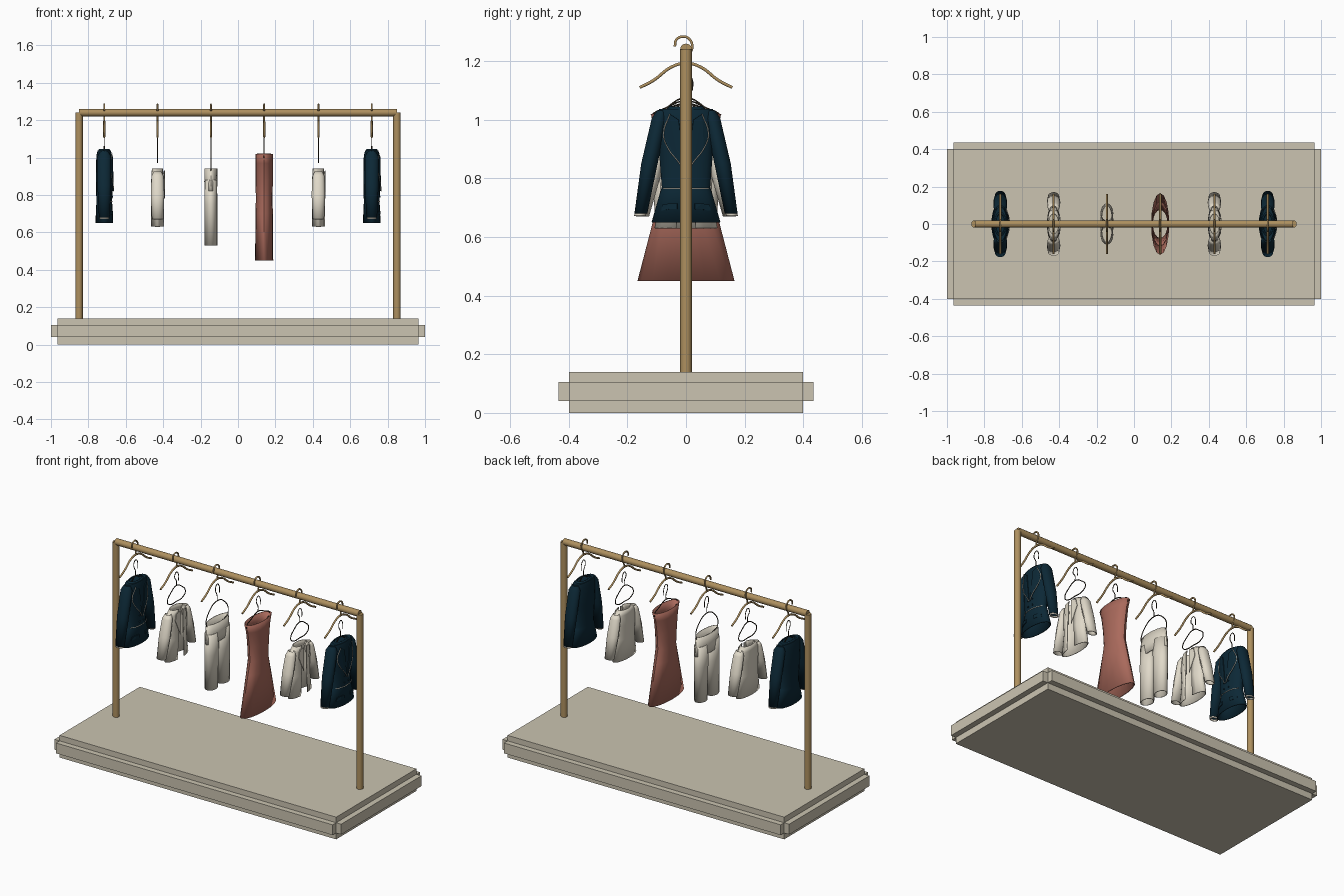
import bpy, bmesh, math
from mathutils import Vector

if "Cube" in bpy.data.objects:
    bpy.data.objects.remove(bpy.data.objects["Cube"])


def material(name, hexcode):
    srgb = [int(hexcode[i:i + 2], 16) / 255 for i in (0, 2, 4)]
    lin = [c / 12.92 if c < 0.04 else ((c + 0.055) / 1.055) ** 2.4 for c in srgb]
    m = bpy.data.materials.new(name)
    m.use_nodes = True
    m.diffuse_color = (*lin, 1)
    m.node_tree.nodes["Principled BSDF"].inputs["Base Color"].default_value = (*lin, 1)
    return m


STONE = material("stone_beige", "CBC4B1")
WOOD = material("light_wood", "AE905F")
NAVY = material("navy_cloth", "0C2836")
CREAM = material("cream_cloth", "E0D9C9")
ROSE = material("terracotta_cloth", "AA6A5C")
WIRE = material("dark_wire", "30291F")


def finish(name, bm, mat, thick=0.0, smooth=True):
    bmesh.ops.recalc_face_normals(bm, faces=bm.faces)
    me = bpy.data.meshes.new(name)
    bm.to_mesh(me)
    bm.free()
    ob = bpy.data.objects.new(name, me)
    bpy.context.collection.objects.link(ob)
    me.materials.append(mat)
    if thick:
        mod = ob.modifiers.new("cloth", "SOLIDIFY")
        mod.thickness, mod.offset = thick, 0
    if smooth:
        bpy.ops.object.select_all(action="DESELECT")
        ob.select_set(True)
        bpy.context.view_layer.objects.active = ob
        bpy.ops.object.shade_smooth_by_angle(angle=math.radians(35))
    return ob


def box(name, lo, hi, mat):
    bm = bmesh.new()
    bmesh.ops.create_cube(bm, size=1)
    for v in bm.verts:
        v.co = [(l + h) / 2 + c * (h - l) for l, h, c in zip(lo, hi, v.co)]
    return finish(name, bm, mat, smooth=False)


def rod(name, a, b, r, mat):
    a, b = Vector(a), Vector(b)
    bm = bmesh.new()
    bmesh.ops.create_cone(bm, cap_ends=True, segments=12, radius1=r, radius2=r, depth=(b - a).length)
    bm.transform((b - a).to_track_quat("Z", "Y").to_matrix().to_4x4())
    bmesh.ops.translate(bm, verts=bm.verts, vec=(a + b) / 2)
    return finish(name, bm, mat)


def wire(name, pts, r, mat, closed=False):
    """Round wire through 3D points."""
    cu = bpy.data.curves.new(name, "CURVE")
    cu.dimensions, cu.bevel_depth, cu.bevel_resolution = "3D", r, 1
    cu.resolution_u, cu.use_fill_caps = 4, True
    sp = cu.splines.new("BEZIER")
    sp.bezier_points.add(len(pts) - 1)
    for p, co in zip(sp.bezier_points, pts):
        p.co = co
        p.handle_left_type = p.handle_right_type = "AUTO"
    sp.use_cyclic_u = closed
    cu.materials.append(mat)
    ob = bpy.data.objects.new(name, cu)
    bpy.context.collection.objects.link(ob)
    return ob


def loft(name, x, rings, mat, n=20, gap=0, cap=False, thick=0.005):
    """Cloth tube through rings (z, centre y, half width, half depth); gap opens the +x front."""
    bm = bmesh.new()
    loops = []
    for z, yc, ry, rx in rings:
        ts = [math.tau * i / n for i in range(n)]
        loops.append([bm.verts.new((x + rx * math.cos(t), yc + ry * math.sin(t), z)) for t in ts])
    for a, b in zip(loops, loops[1:]):
        for i in range(gap, n - gap):
            j = (i + 1) % n
            bm.faces.new((a[i], a[j], b[j], b[i]))
    if cap:
        bm.faces.new(loops[0])
    return finish(name, bm, mat, thick)


def wire_hanger(name, x, low, high, half):
    loop = [(0, high), (half * 0.6, high - 0.025), (half, low + 0.025), (half * 0.75, low),
            (0, low - 0.005), (-half * 0.75, low), (-half, low + 0.025), (-half * 0.6, high - 0.025)]
    wire(name + "_loop", [(x, y, z) for y, z in loop], 0.003, WIRE, True)
    hook = [(0, high), (0, high + 0.03), (-0.018, 1.135), (0, 1.16), (0.02, 1.14), (0.022, 1.1)]
    wire(name + "_hook", [(x, y, z) for y, z in hook], 0.0025, WIRE)


def sheet(name, x, rx, ry, pts, mat):
    """Thin patch lying over the rounded front of a garment."""
    bm = bmesh.new()
    bm.faces.new([bm.verts.new(on_front(x, rx, ry, y, z, 0.005)) for y, z in pts])
    bmesh.ops.triangulate(bm, faces=bm.faces)
    return finish(name, bm, mat, 0.004, smooth=False)


def on_front(x, rx, ry, y, z, lift):
    return (x + lift + rx * math.sqrt(max(0, 1 - (y / ry) ** 2)), y, z)


# Platform with a raised band on each side
box("platform", (-0.965, -0.4, 0), (0.965, 0.4, 0.14), STONE)
for s, tag in ((-1, "front"), (1, "back")):
    box("band_" + tag, (-0.965, min(s * 0.4, s * 0.435), 0.04), (0.965, max(s * 0.4, s * 0.435), 0.105), STONE)
for s, tag in ((-1, "right"), (1, "left")):
    box("band_" + tag, (min(s * 0.965, s), -0.4, 0.04), (max(s * 0.965, s), 0.4, 0.105), STONE)
    rod("post_" + tag, (s * 0.85, 0, 0.14), (s * 0.85, 0, 1.24), 0.02, WOOD)
rod("rail", (-0.85, 0, 1.24), (0.85, 0, 1.24), 0.02, WOOD)


# Wooden hangers on the rail
def wooden_hanger(x):
    arms = [(-0.158, 1.11), (-0.11, 1.135), (-0.05, 1.18), (0, 1.193), (0.05, 1.18), (0.11, 1.135), (0.158, 1.11)]
    wire("hanger_arms", [(x, y, z) for y, z in arms], 0.006, WOOD)
    hook = [(0, 1.19), (0.005, 1.215), (0.021, 1.245), (0.012, 1.275), (-0.012, 1.284), (-0.034, 1.272), (-0.038, 1.25)]
    wire("hanger_hook", [(x, y, z) for y, z in hook], 0.005, WOOD)


# Navy jacket: body, sleeves, lapels, trim, pockets and buttons
def jacket(x):
    loft("jacket_body", x, [(1.035, 0, 0.09, 0.034), (1.01, 0, 0.1, 0.04), (0.9, 0, 0.09, 0.042), (0.77, 0, 0.08, 0.04),
                            (0.755, 0, 0.085, 0.04), (0.65, 0, 0.115, 0.045)], NAVY, cap=True)
    loft("jacket_collar", x, [(1.045, 0, 0.055, 0.026), (1.02, 0, 0.075, 0.036)], NAVY)
    for s in (-1, 1):
        loft("jacket_sleeve", x, [(1.03, s * 0.083, 0.015, 0.02), (1.005, s * 0.09, 0.025, 0.034),
                                  (0.85, s * 0.125, 0.026, 0.034), (0.68, s * 0.154, 0.02, 0.026)], NAVY, 14, cap=True)
        loft("jacket_cuff", x, [(0.682, s * 0.155, 0.018, 0.024), (0.672, s * 0.157, 0.018, 0.024)], CREAM, 14)
        edge = [(s * y, z) for y, z in ((0.055, 1.02), (0.077, 0.95), (0.06, 0.9), (0.025, 0.855), (0.004, 0.82))]
        sheet("jacket_lapel", x, 0.042, 0.092, edge + [(s * 0.025, 1.0)], NAVY)
        wire("lapel_trim", [on_front(x, 0.042, 0.092, y, z, 0.008) for y, z in edge], 0.0018, CREAM)
        sheet("pocket_flap", x, 0.043, 0.1, [(s * y, z) for y, z in
              ((0.03, 0.715), (0.055, 0.715), (0.08, 0.71), (0.084, 0.69), (0.058, 0.695), (0.03, 0.695))], NAVY)
        for z in (0.79, 0.83):
            rod("button", (x + 0.038, s * 0.018, z), (x + 0.046, s * 0.018, z), 0.005, NAVY)
    belt = [on_front(x, 0.041, 0.085, i * 0.013, 0.765, 0.003) for i in range(-6, 7)]
    wire("waist_trim", belt, 0.0018, CREAM)
    wire_hanger("jacket_hanger", x, 1.0, 1.06, 0.075)


# Cream open jacket
def shirt(x):
    loft("shirt_body", x, [(0.94, 0, 0.055, 0.028), (0.91, 0, 0.09, 0.03), (0.85, 0, 0.092, 0.033),
                           (0.76, 0, 0.085, 0.033), (0.63, 0, 0.105, 0.033)], CREAM, gap=1)
    for s in (-1, 1):
        loft("shirt_sleeve", x, [(0.925, s * 0.082, 0.014, 0.018), (0.9, s * 0.09, 0.022, 0.03),
                                 (0.8, s * 0.115, 0.024, 0.034), (0.67, s * 0.148, 0.02, 0.028)], CREAM, 14)
        sheet("shirt_lapel", x, 0.032, 0.092, [(s * y, z) for y, z in
              ((0.012, 0.93), (0.045, 0.925), (0.055, 0.88), (0.012, 0.78))], CREAM)
    wire_hanger("shirt_hanger", x, 0.98, 1.075, 0.09)


# Cream trousers
def trousers(x):
    loft("trouser_waist", x, [(0.94, 0, 0.1, 0.032), (0.87, 0, 0.108, 0.033), (0.82, 0, 0.11, 0.03)], CREAM)
    for s in (-1, 1):
        loft("trouser_leg", x, [(0.88, s * 0.055, 0.051, 0.031), (0.75, s * 0.057, 0.05, 0.032),
                                (0.53, s * 0.058, 0.043, 0.032)], CREAM, 16)
    wire_hanger("trouser_hanger", x, 0.92, 1.055, 0.11)


# Terracotta strapless dress
def dress(x):
    loft("dress", x, [(1.02, 0, 0.118, 0.044), (0.97, 0, 0.1, 0.044), (0.88, 0, 0.085, 0.044), (0.78, 0, 0.078, 0.042),
                      (0.7, 0, 0.098, 0.044), (0.45, 0, 0.163, 0.046)], ROSE, 16)
    wire_hanger("dress_hanger", x, 0.985, 1.065, 0.115)


# Garments along the rail
spots = (-0.715, -0.43, -0.145, 0.14, 0.43, 0.715)
for place, make in zip(spots, (jacket, shirt, trousers, dress, shirt, jacket)):
    wooden_hanger(place)
    make(place)
